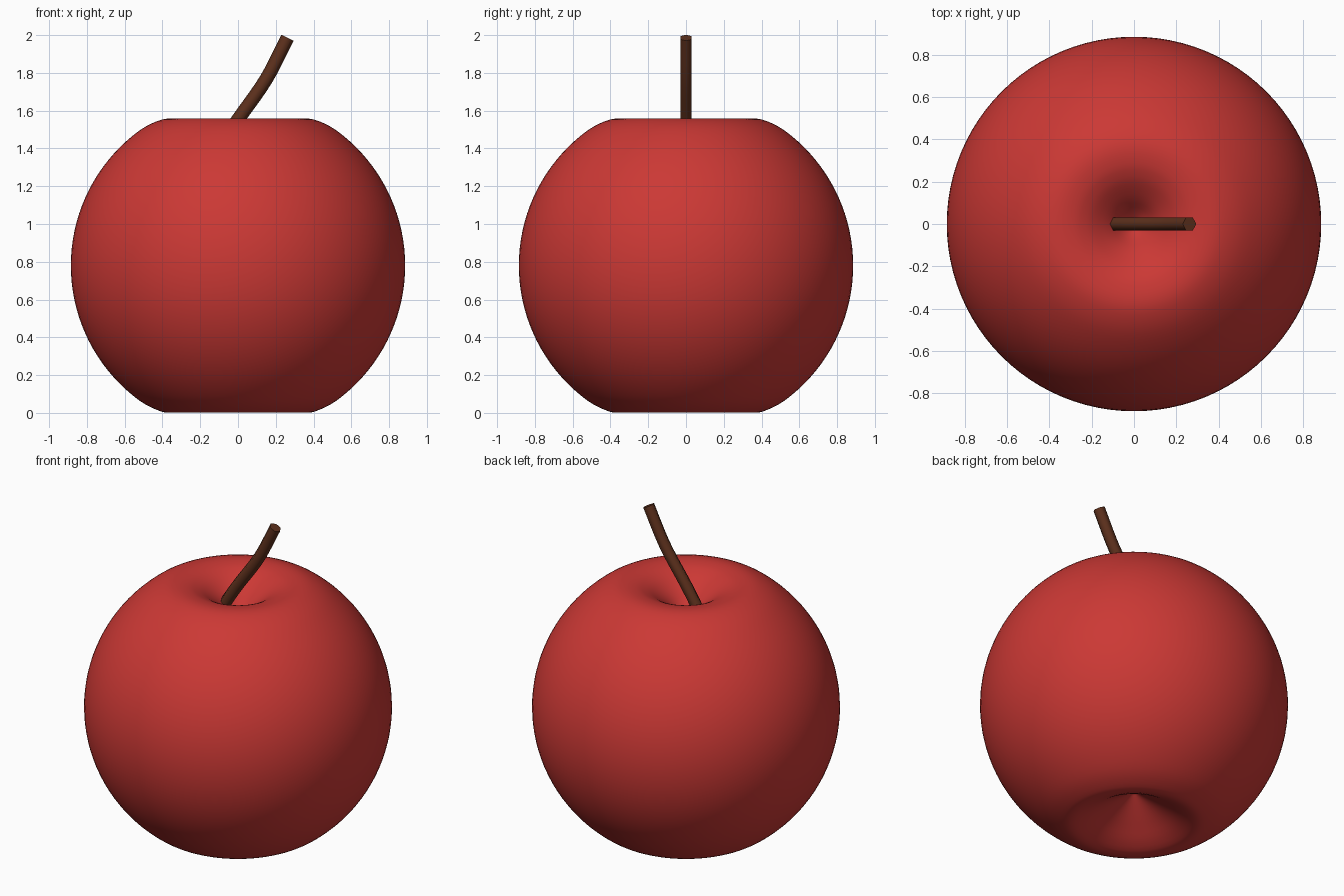
import bpy, bmesh, math
from mathutils import Vector

if "Cube" in bpy.data.objects:
    bpy.data.objects.remove(bpy.data.objects["Cube"])


def finish(bm, name, color, angle):
    bmesh.ops.recalc_face_normals(bm, faces=bm.faces)
    me = bpy.data.meshes.new(name)
    bm.to_mesh(me)
    bm.free()
    ob = bpy.data.objects.new(name, me)
    bpy.context.collection.objects.link(ob)
    mat = bpy.data.materials.new(name + "_colour")
    mat.diffuse_color = (*color, 1)
    mat.use_nodes = True
    mat.node_tree.nodes["Principled BSDF"].inputs["Base Color"].default_value = mat.diffuse_color
    me.materials.append(mat)
    bpy.ops.object.select_all(action='DESELECT')
    bpy.context.view_layer.objects.active = ob
    ob.select_set(True)
    bpy.ops.object.shade_smooth_by_angle(angle=math.radians(angle))
    return ob


def smooth_path(pts, steps):
    # Catmull-Rom curve through the points
    p = [Vector(q) for q in pts]
    p = [2 * p[0] - p[1]] + p + [2 * p[-1] - p[-2]]
    out = []
    for i in range(1, len(p) - 2):
        a, b, c, d = p[i - 1:i + 3]
        for k in range(steps):
            t = k / steps
            out.append(0.5 * (2 * b + (c - a) * t + (2 * a - 5 * b + 4 * c - d) * t * t
                              + (3 * b - a - 3 * c + d) * t ** 3))
    out.append(p[-2])
    return out


# Fruit: round profile with a hollow at each end, spun about z
R, MID, SEG = 0.885, 0.78, 96
bottom = [(0, -.575), (.06, -.615), (.13, -.66), (.2, -.703), (.28, -.75), (.36, -.779), (.43, -.764)]
top = [(.43, .764), (.36, .779), (.29, .772), (.24, .755), (.19, .727), (.12, .67), (.06, .605), (0, .555)]
side = [(R * math.cos(math.radians(a)), R * math.sin(math.radians(a))) for a in range(-54, 55, 9)]
profile = smooth_path(bottom + side + top, 3)

bm = bmesh.new()
rings = []
for r, z in profile[1:-1]:
    rings.append([bm.verts.new((r * math.cos(2 * math.pi * i / SEG),
                                r * math.sin(2 * math.pi * i / SEG), z + MID)) for i in range(SEG)])
low = bm.verts.new((0, 0, profile[0][1] + MID))
high = bm.verts.new((0, 0, profile[-1][1] + MID))
for i in range(SEG):
    j = (i + 1) % SEG
    for a, b in zip(rings, rings[1:]):
        bm.faces.new((a[i], a[j], b[j], b[i]))
    bm.faces.new((low, rings[0][j], rings[0][i]))
    bm.faces.new((high, rings[-1][i], rings[-1][j]))
finish(bm, "fruit", (0.6, 0.04, 0.035), 80)

# Stem: six-sided bent tube with flat ends
path = smooth_path([(-.125, 1.35), (-.07, 1.445), (.005, 1.56), (.148, 1.765), (.262, 1.986)], 5)
bm = bmesh.new()
rings = []
for i, p in enumerate(path):
    t = (path[min(i + 1, len(path) - 1)] - path[max(i - 1, 0)]).normalized()
    ring = []
    for k in range(6):
        a = k * math.pi / 3
        u, v = 0.036 * math.cos(a), 0.035 * math.sin(a)
        ring.append(bm.verts.new((p.x + u * t.y, v, p.y - u * t.x)))
    rings.append(ring)
for a, b in zip(rings, rings[1:]):
    for i in range(6):
        j = (i + 1) % 6
        bm.faces.new((a[i], a[j], b[j], b[i]))
bm.faces.new(rings[0])
bm.faces.new(rings[-1])
finish(bm, "stem", (0.11, 0.03, 0.012), 65)
